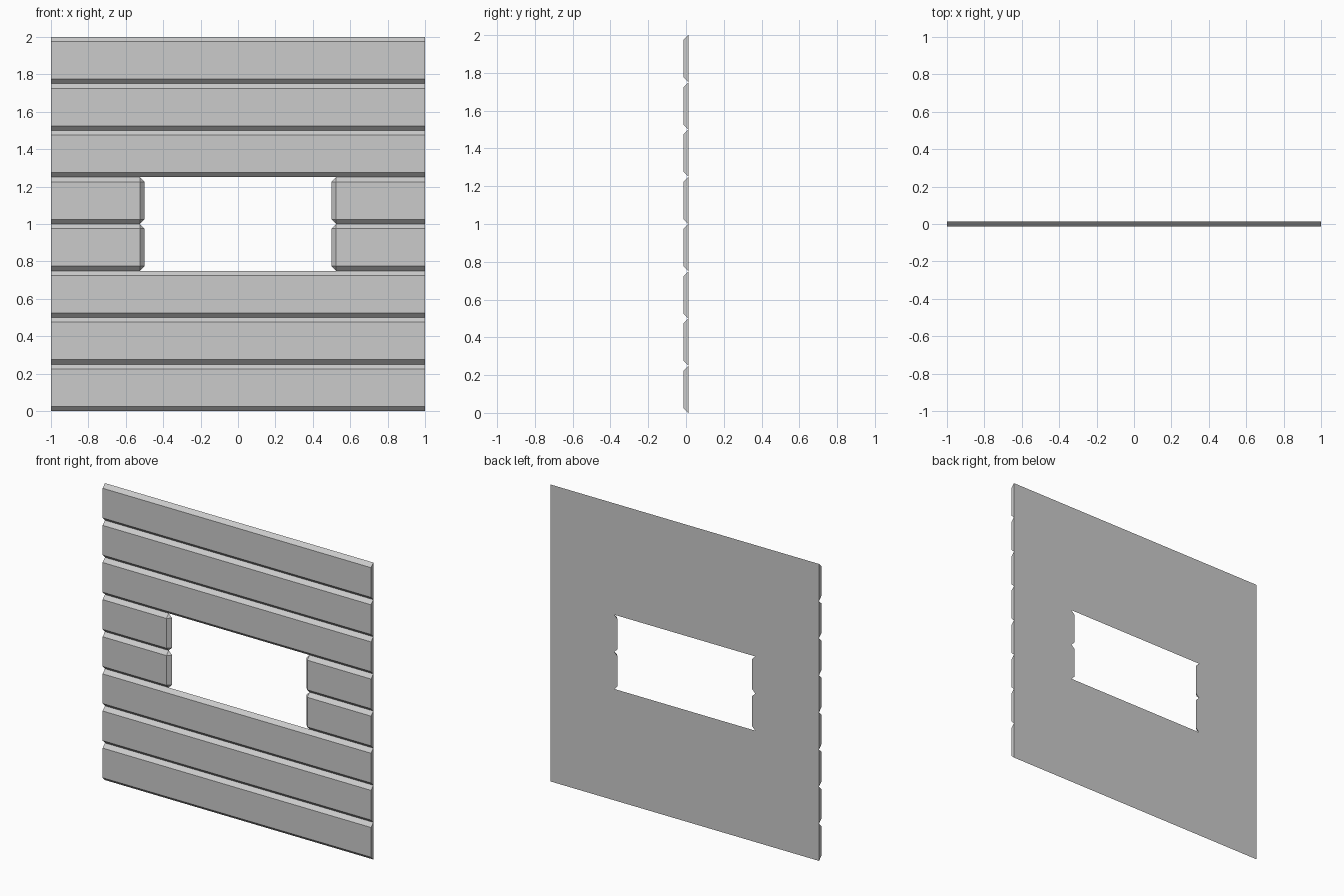
import bpy, bmesh, math

if "Cube" in bpy.data.objects:
    bpy.data.objects.remove(bpy.data.objects["Cube"])

H = 0.25       # plank height
T = 0.0125     # half thickness
C = 0.025      # chamfer size


def plank(name, x0, x1, z, chamfer_end=False):
    """Plank with chamfered long edges; optionally a chamfered end at x1."""
    bm = bmesh.new()
    e = x1 - C if chamfer_end else x1
    pts = []
    for lo, hi in ((z, z + C), (z + H, z + H - C)):
        pts += [(x0, T, lo), (e, T, lo), (x0, -T, hi), (e, -T, hi)]
        if chamfer_end:
            pts.append((x1, T, hi))
    for p in pts:
        bm.verts.new(p)
    bmesh.ops.convex_hull(bm, input=bm.verts[:])
    bmesh.ops.dissolve_limit(bm, angle_limit=math.radians(1),
                             verts=bm.verts[:], edges=bm.edges[:])
    bmesh.ops.recalc_face_normals(bm, faces=bm.faces[:])
    me = bpy.data.meshes.new(name)
    bm.to_mesh(me)
    bm.free()
    ob = bpy.data.objects.new(name, me)
    bpy.context.collection.objects.link(ob)
    return ob


for i in range(8):
    if i in (3, 4):
        # short planks either side of the window opening
        ob = plank(f"window_side_plank_{i}", -1, -0.5, i * H, True)
        ob.modifiers.new("mirror", 'MIRROR').use_axis = (True, False, False)
    else:
        # full-width planks
        plank(f"wall_plank_{i}", -1, 1, i * H)
